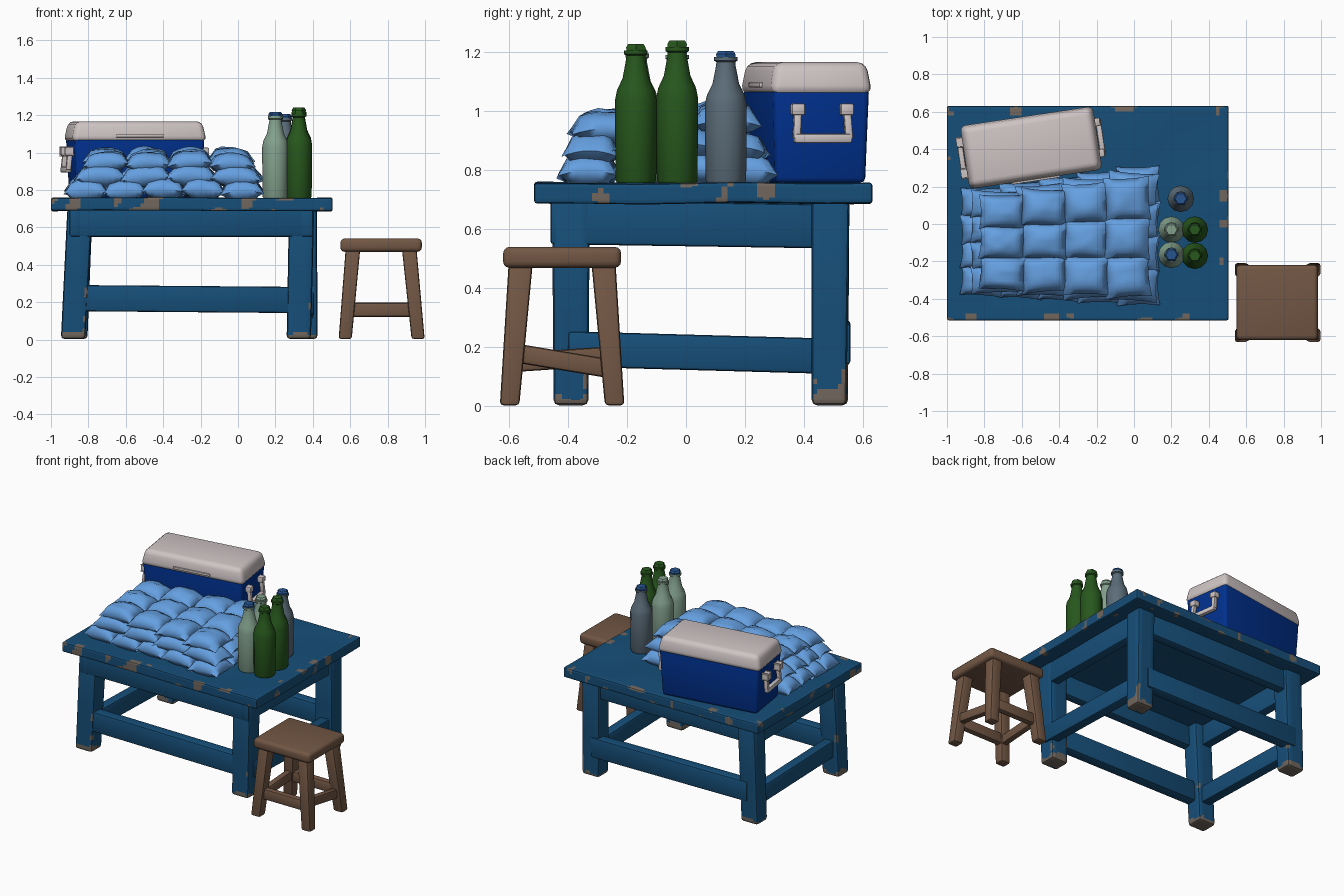
import bpy, bmesh, math, random
from mathutils import Vector, Matrix, noise

random.seed(4)
cube = bpy.data.objects.get("Cube")
if cube:
    bpy.data.objects.remove(cube)


def material(name, rgb):
    m = bpy.data.materials.new(name)
    m.use_nodes = True
    col = (*rgb, 1)
    m.diffuse_color = col
    m.node_tree.nodes["Principled BSDF"].inputs["Base Color"].default_value = col
    return m


BLUE = material("table blue paint", (.008, .077, .19))
WORN = material("worn paint", (.165, .135, .11))
COOL = material("cooler blue", (0, .03, .27))
LID = material("lid white", (.62, .55, .55))
BAG = material("bag light blue", (.13, .35, .75))
GREEN = material("green glass", (.02, .095, .012))
PALE = material("pale green glass", (.23, .36, .27))
GREY = material("grey glass", (.105, .15, .19))
WOOD = material("stool wood", (.17, .095, .058))
CAP = material("cap blue", (.02, .09, .28))
made = []


def finish(bm, name, *mats, matrix=None, angle=35):
    bmesh.ops.recalc_face_normals(bm, faces=bm.faces)
    if matrix:
        bm.transform(matrix)
    me = bpy.data.meshes.new(name)
    bm.to_mesh(me)
    bm.free()
    for m in mats:
        me.materials.append(m)
    ob = bpy.data.objects.new(name, me)
    bpy.context.collection.objects.link(ob)
    made.append((ob, angle))


def block_mesh(p0, p1, s0, s1=None, bevel=.012, segs=2):
    """Tapered bar from p0 to p1; its ends are square to the main axis."""
    p0, p1, s1 = Vector(p0), Vector(p1), s1 or s0
    d = p1 - p0
    axis = max(range(3), key=lambda i: abs(d[i]))
    others = [i for i in range(3) if i != axis]
    bm = bmesh.new()
    bmesh.ops.create_cube(bm, size=1)
    for v in bm.verts:
        p, s = (p1, s1) if v.co[axis] > 0 else (p0, s0)
        q = p.copy()
        for i, size in zip(others, s):
            q[i] += v.co[i] * size
        v.co = q
    bmesh.ops.bevel(bm, geom=bm.edges[:], offset=bevel, segments=segs,
                    affect='EDGES', profile=.5)
    return bm


def block(name, mat, *args, matrix=None, **kw):
    finish(block_mesh(*args, **kw), name, mat, matrix=matrix)


def slice_up(bm, axis, start, step, count):
    """Parallel cuts, so that colours can change inside a face."""
    normal = Vector([i == axis for i in range(3)])
    for k in range(count):
        bmesh.ops.bisect_plane(bm, geom=bm.verts[:] + bm.edges[:] + bm.faces[:],
                               plane_co=normal * (start + step * k), plane_no=normal)


# Table top with chipped paint along the rim and corners
x0, x1, y0, y1 = -1, .506, -.515, .632
bm = block_mesh(((x0 + x1) / 2, (y0 + y1) / 2, .688), ((x0 + x1) / 2, (y0 + y1) / 2, .757),
                (x1 - x0, y1 - y0), bevel=.01)
slice_up(bm, 0, x0 + .018, .02, 74)
slice_up(bm, 1, y0 + .016, .02, 56)
slice_up(bm, 2, .706, .018, 3)
for f in bm.faces:
    c = f.calc_center_median()
    ends, sides = min(c.x - x0, x1 - c.x), min(c.y - y0, y1 - c.y)
    rim, corner = min(ends, sides), max(ends, sides)
    if rim < .045 and noise.noise(c * 11) > .27 + rim * 5 - (.3 if corner < .06 else 0):
        f.material_index = 1
for v in bm.verts:
    v.co.z += .006 * noise.noise(v.co * 3)
finish(bm, "table_top", BLUE, WORN)

# Table legs with worn feet and chipped edges
legs = {"front_right": ((-.882, -.39), (-.845, -.39)),
        "front_left": ((.325, -.39), (.34, -.39)),
        "back_right": ((-.87, .49), (-.845, .49)),
        "back_left": ((.36, .485), (.355, .49))}
for name, (foot, top) in legs.items():
    bm = block_mesh((*foot, .004), (*top, .7), (.13, .118), (.135, .128), bevel=.018)
    slice_up(bm, 2, .025, .017, 18)
    slice_up(bm, 0, foot[0] - .03, .03, 3)
    slice_up(bm, 1, foot[1] - .03, .03, 3)
    for f in bm.faces:
        c = f.calc_center_median()
        n = noise.noise(c * 13)
        on_edge = max(abs(f.normal.x), abs(f.normal.y)) < .95
        if c.z < .045 + .06 * n or (on_edge and c.z < .3 and n > .3):
            f.material_index = 1
    finish(bm, name + "_table_leg", BLUE, WORN)

# Aprons and lower stretchers
for side, y in (("front", -.425), ("back", .5)):
    block(side + "_apron", BLUE, (-.86, y, .625), (.36, y, .625), (.065, .15))
    block(side + "_stretcher", BLUE, (-.86, y + .02, .222), (.35, y + .02, .212), (.075, .14))
for side, x in (("right", -.87), ("left", .37)):
    block(side + "_apron", BLUE, (x, -.46, .625), (x, .53, .61), (.065, .15))
    block(side + "_stretcher", BLUE, (x, -.4, .195), (x, .5, .17), (.07, .12))

# Stool
block("stool_seat", WOOD, (.765, -.42, .47), (.765, -.42, .541), (.435, .4), bevel=.022, segs=3)
for sx, a in ((-1, "right"), (1, "left")):
    for sy, b in ((-1, "front"), (1, "back")):
        block(f"{b}_{a}_stool_leg", WOOD, (.768 + sx * .195, -.42 + sy * .178, .004),
              (.765 + sx * .15, -.42 + sy * .14, .49), (.07, .066), (.078, .082))
    x = .768 + sx * .175
    block(a + "_stool_stretcher", WOOD, (x, -.57, .165 + sx * .015),
          (x, -.27, .15 - sx * .02), (.045, .065))
for sy, b in ((-1, "front"), (1, "back")):
    y = -.42 + sy * .16
    block(b + "_stool_stretcher", WOOD, (.6, y, .16), (.93, y, .16), (.045, .075))

# Cooler, built around its own origin and turned on the table
place = Matrix.Translation((-.55, .408, .757)) @ Matrix.Rotation(math.radians(8.5), 4, 'Z')
block("cooler_body", COOL, (0, 0, 0), (0, 0, .325), (.67, .308), (.705, .33),
      bevel=.02, segs=3, matrix=place)
block("cooler_lid", LID, (0, 0, .302), (0, 0, .41), (.73, .352), (.685, .315),
      bevel=.03, segs=3, matrix=place)
block("cooler_lid_latch", LID, (0, -.174, .325), (0, -.174, .341), (.26, .012),
      bevel=.003, matrix=place)
for s, a in ((-1, "right"), (1, "left")):
    x = s * .375
    block(a + "_handle_grip", LID, (x, -.1, .152), (x, .1, .152), (.03, .032),
          bevel=.008, matrix=place)
    for y in (-.09, .09):
        block(a + "_handle_arm", LID, (x, y, .15), (s * .364, y * .93, .255), (.028, .026),
              bevel=.006, matrix=place)
        block(a + "_handle_bracket", LID, (s * .32, y * .93, .25), (s * .385, y * .93, .25),
              (.045, .04), bevel=.007, matrix=place)


# Pillow-shaped bags stacked in three layers
def bag(name, loc, w, d, h):
    bm = bmesh.new()
    for side in (1, -1):
        part = bmesh.ops.create_grid(bm, x_segments=8, y_segments=8, size=1)["verts"]
        for v in part:
            u, t = v.co.x, v.co.y
            puff = max(0, (1 - u * u) * (1 - t * t)) ** .42
            crease = 1 + .25 * noise.noise(Vector((u * 2, t * 2, loc[0] * 9 + loc[1] * 7)))
            v.co = (u * w * (1 - .08 * (1 - t * t)), t * d * (1 - .08 * (1 - u * u)),
                    side * h * puff * crease - .02 * (u * t) ** 2)
    bmesh.ops.remove_doubles(bm, verts=bm.verts, dist=.0005)
    turn = Matrix.Rotation(random.uniform(-.09, .09), 4, 'Z')
    tilt = Matrix.Rotation(random.uniform(-.08, .08), 4, 'Y')
    finish(bm, name, BAG, matrix=Matrix.Translation(loc) @ turn @ tilt, angle=75)


# each layer: x range, inset from the pile's edge, centre height, columns, rows
layers = ((-.915, .125, 0, .802, 5, 4), (-.86, .115, .02, .878, 4, 4),
          (-.815, .075, .04, .96, 4, 3))
for k, (xa, xb, inset, z, cols, rows) in enumerate(layers):
    w = (xb - xa) / cols
    for i in range(cols):
        x = xa + w * (i + .5)
        f = (x + .92) / 1.04
        ya, yb = -.37 - .06 * f + inset, .17 + .14 * f - inset * 1.3
        d = (yb - ya) / rows
        for j in range(rows):
            lift = .012 * (j - 1) if k == 2 else 0
            bag(f"bag_layer{k + 1}", (x, ya + d * (j + .5), z + lift + random.uniform(-.006, .006)),
                w * .56, d * .57, .058)


# Bottles: a turned profile with a flared lip and a small faceted cap
def lathe(name, mat, loc, profile, sides):
    bm = bmesh.new()
    rings = [[bm.verts.new((r * math.cos(2 * math.pi * i / sides),
                            r * math.sin(2 * math.pi * i / sides), z)) for i in range(sides)]
             for r, z in profile]
    for a, b in zip(rings, rings[1:]):
        for i in range(sides):
            n = (i + 1) % sides
            bm.faces.new((a[i], a[n], b[n], b[i]))
    bm.faces.new(rings[0])
    bm.faces.new(rings[-1])
    finish(bm, name, mat, matrix=Matrix.Translation(loc))


body = [(.064, 0), (.069, .01), (.071, .28), (.064, .315), (.045, .355), (.033, .42),
        (.032, .432), (.04, .437), (.04, .45)]
bottles = ((.325, -.17, GREEN, GREEN, 1.0), (.325, -.03, GREEN, GREEN, 1.025),
           (.2, -.165, PALE, CAP, .975), (.2, -.03, PALE, PALE, .965), (.25, .135, GREY, CAP, .95))
for x, y, glass, cap, s in bottles:
    lathe("bottle", glass, (x, y, .757), [(r, z * s) for r, z in body], 12)
    lathe("bottle_cap", cap, (x, y, .757),
          [(.036, .44 * s), (.038, .46 * s), (.03, .472 * s)], 6)

# Smooth shading with sharp edges kept
for angle in {a for _, a in made}:
    bpy.ops.object.select_all(action='DESELECT')
    for ob, a in made:
        if a == angle:
            ob.select_set(True)
            bpy.context.view_layer.objects.active = ob
    bpy.ops.object.shade_smooth_by_angle(angle=math.radians(angle))
